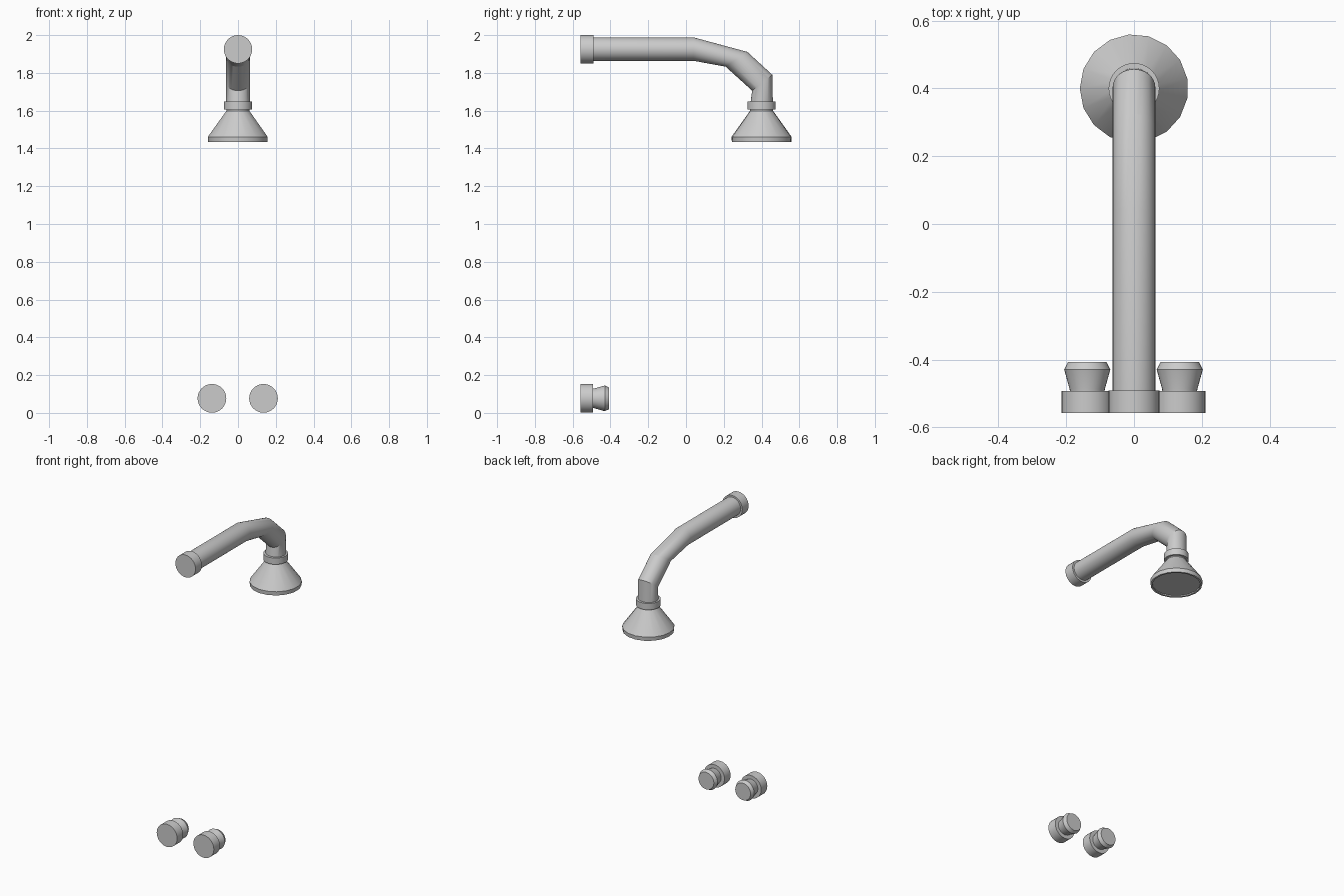
import bpy, bmesh
from math import pi, cos, sin, radians
from mathutils import Vector, Matrix

if "Cube" in bpy.data.objects:
    bpy.data.objects.remove(bpy.data.objects["Cube"])


def finish(name, bm, angle=30):
    bmesh.ops.recalc_face_normals(bm, faces=bm.faces)
    me = bpy.data.meshes.new(name)
    bm.to_mesh(me)
    bm.free()
    ob = bpy.data.objects.new(name, me)
    bpy.context.collection.objects.link(ob)
    bpy.ops.object.select_all(action='DESELECT')
    ob.select_set(True)
    bpy.context.view_layer.objects.active = ob
    bpy.ops.object.shade_smooth_by_angle(angle=radians(angle))
    return ob


def skin(name, rings, angle=30):
    """Bridge a list of point rings into a capped solid."""
    bm = bmesh.new()
    loops = [[bm.verts.new(p) for p in ring] for ring in rings]
    n = len(loops[0])
    for a, b in zip(loops, loops[1:]):
        for i in range(n):
            j = (i + 1) % n
            bm.faces.new((a[i], a[j], b[j], b[i]))
    bm.faces.new(loops[0])
    bm.faces.new(loops[-1])
    return finish(name, bm, angle)


def lathe(name, profile, origin, along_y=False, n=32):
    """Turn (radius, height) pairs about z, or about y for wall parts."""
    m = Matrix.Translation(origin)
    if along_y:
        m = m @ Matrix.Rotation(-pi / 2, 4, 'X')
    rings = [[m @ Vector((r * cos(pi + 2 * pi * i / n), r * sin(pi + 2 * pi * i / n), h))
              for i in range(n)] for r, h in profile]
    return skin(name, rings)


# wall flange and bent pipe (rings given by lower and upper (y, z) points)
lathe("wall_flange", [(.075, 0), (.075, .067)], (0, -.558, 1.925), True)
bends = [((-.5, 1.864), (-.5, 1.988)), ((.04, 1.864), (.04, 1.988)),
         ((.21, 1.833), (.325, 1.911)), ((.35, 1.706), (.457, 1.79)),
         ((.34, 1.63), (.46, 1.63))]
rings = []
for lo, hi in bends:
    lo, hi = Vector((0, *lo)), Vector((0, *hi))
    mid, half = (lo + hi) / 2, (hi - lo) / 2
    rings.append([mid + half * cos(2 * pi * i / 32) + Vector((.063 * sin(2 * pi * i / 32), 0, 0))
                  for i in range(32)])
skin("shower_pipe", rings, 25)

# collar and spray head
lathe("head_collar", [(.075, 1.605), (.075, 1.648)], (0, .4, 0))
lathe("shower_head", [(.062, 1.62), (.062, 1.598), (.16, 1.461), (.158, 1.435),
                      (.146, 1.435), (.146, 1.443)], (0, .4, 0), n=17)

# pair of taps
for side, x in (("left", -.138), ("right", .135)):
    lathe(side + "_tap_base", [(.076, 0), (.076, .065)], (x, -.558, .077), True)
    lathe(side + "_tap_knob", [(.051, 0), (.052, .01), (.068, .067), (.057, .09)],
          (x, -.497, .077), True)
